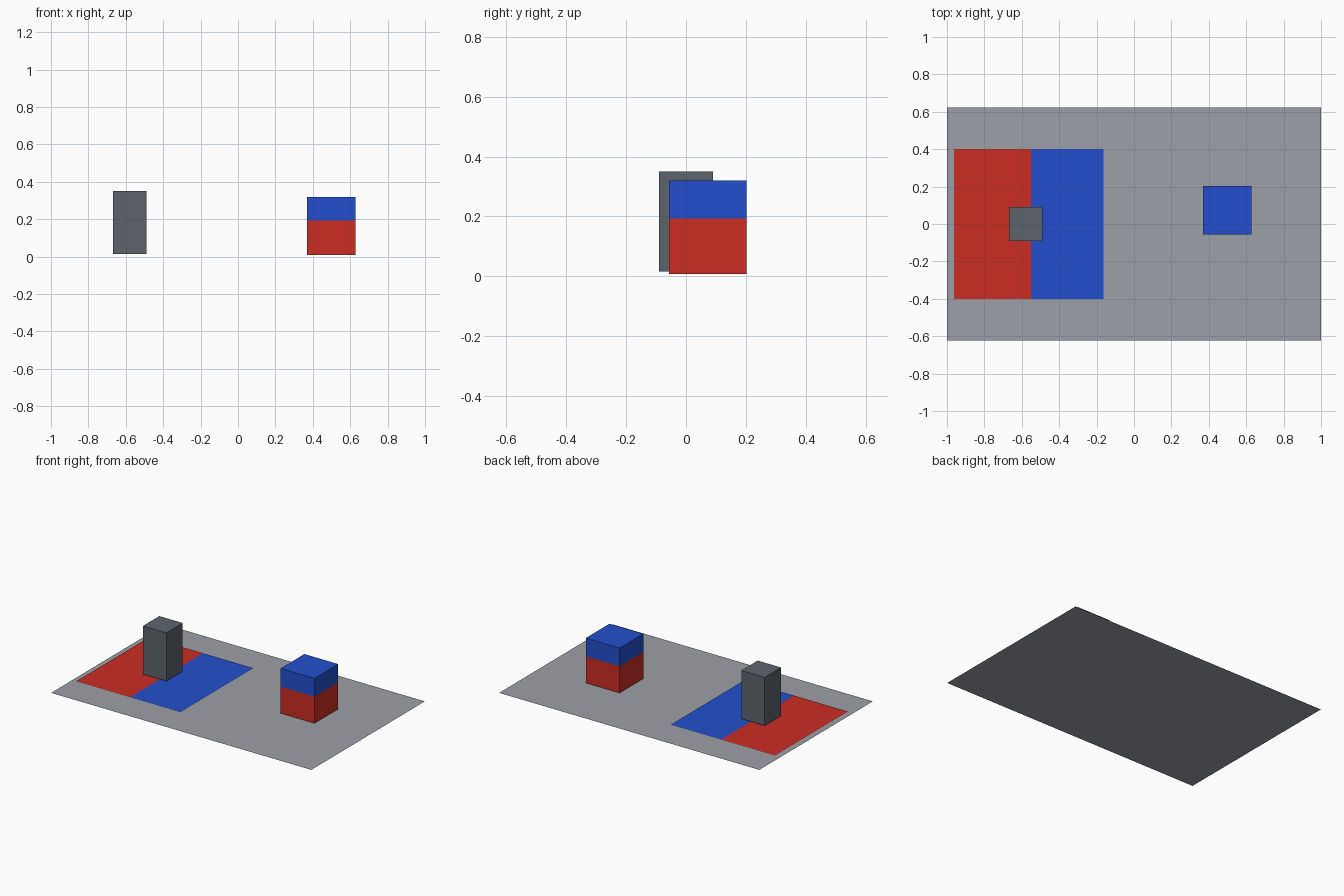
import bpy, bmesh

if "Cube" in bpy.data.objects:
    bpy.data.objects.remove(bpy.data.objects["Cube"])


def material(name, r, g, b):
    lin = [((c / 255 + 0.055) / 1.055) ** 2.4 for c in (r, g, b)]
    m = bpy.data.materials.new(name)
    m.diffuse_color = (*lin, 1)
    m.use_nodes = True
    m.node_tree.nodes["Principled BSDF"].inputs["Base Color"].default_value = m.diffuse_color
    return m


floor_grey = material("floor_grey", 157, 160, 168)
red = material("red", 203, 45, 35)
blue = material("blue", 34, 79, 205)
slate = material("slate", 92, 100, 107)


def finish(name, bm, mats, rule=None):
    if rule:
        for f in bm.faces:
            f.material_index = int(rule(f.calc_center_median()))
    me = bpy.data.meshes.new(name)
    bm.to_mesh(me)
    bm.free()
    for m in mats:
        me.materials.append(m)
    ob = bpy.data.objects.new(name, me)
    bpy.context.collection.objects.link(ob)
    return ob


def cut(bm, co, no):
    bmesh.ops.bisect_plane(bm, geom=bm.verts[:] + bm.edges[:] + bm.faces[:],
                           plane_co=co, plane_no=no)


def sheet(x0, x1, y, z):
    bm = bmesh.new()
    bm.faces.new([bm.verts.new(p) for p in
                  ((x0, -y, z), (x1, -y, z), (x1, y, z), (x0, y, z))])
    return bm


def box(lo, hi):
    bm = bmesh.new()
    bmesh.ops.create_cube(bm, size=1)
    for v in bm.verts:
        v.co = [h if c > 0 else l for c, l, h in zip(v.co, lo, hi)]
    return bm


# Thin floor sheet
finish("floor", sheet(-1, 1, 0.623, 0), [floor_grey])

# Square mat, red on the left and blue on the right
bm = sheet(-0.963, -0.163, 0.4, 0.005)
cut(bm, (-0.55, 0, 0), (1, 0, 0))
finish("mat", bm, [red, blue], lambda c: c.x > -0.55)

# Tall pillar standing over the mat
finish("pillar", box((-0.668, -0.09, 0.015), (-0.488, 0.09, 0.35)), [slate])

# Two-tone block, red below and blue above
bm = box((0.368, -0.057, 0.008), (0.628, 0.203, 0.32))
cut(bm, (0, 0, 0.193), (0, 0, 1))
finish("block", bm, [red, blue], lambda c: c.z > 0.193)
